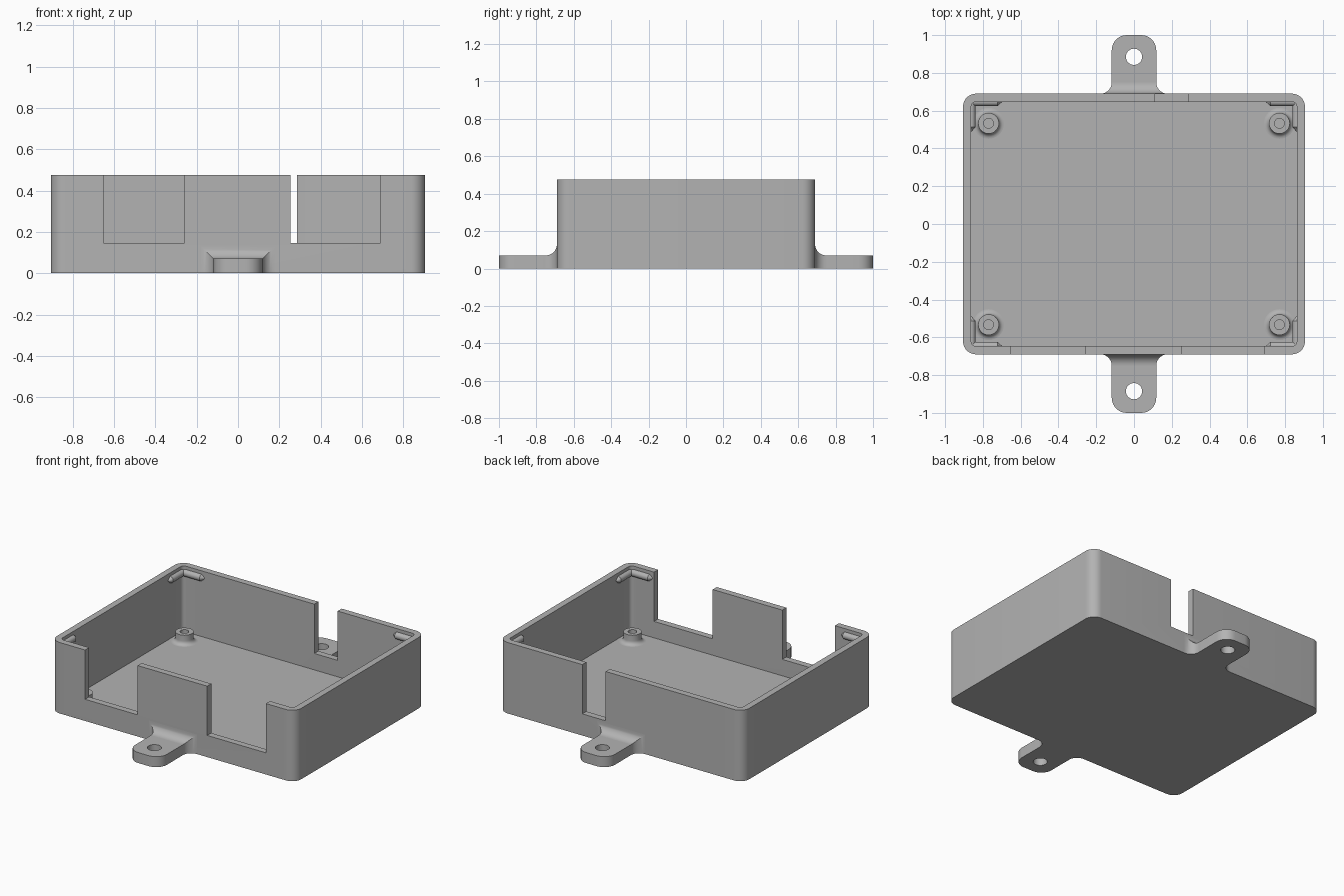
import bpy, bmesh, math
from mathutils import Vector, Matrix

cube = bpy.data.objects.get("Cube")
if cube:
    bpy.data.objects.remove(cube, do_unlink=True)

# Main sizes
HX, HY, TOP = 0.905, 0.69, 0.475
WALL, FLOOR = 0.043, 0.035
SILL = 0.145
TAB_W, TAB_H, FILLET = 0.118, 0.07, 0.06

grey = bpy.data.materials.new("plain grey")
grey.use_nodes = True
grey.diffuse_color = (0.45, 0.45, 0.45, 1)
grey.node_tree.nodes["Principled BSDF"].inputs["Base Color"].default_value = (0.45, 0.45, 0.45, 1)


def finish(name, bm):
    bmesh.ops.recalc_face_normals(bm, faces=bm.faces)
    mesh = bpy.data.meshes.new(name)
    bm.to_mesh(mesh)
    bm.free()
    mesh.materials.append(grey)
    obj = bpy.data.objects.new(name, mesh)
    bpy.context.collection.objects.link(obj)
    return obj


def activate(obj):
    bpy.ops.object.select_all(action='DESELECT')
    obj.select_set(True)
    bpy.context.view_layer.objects.active = obj


def smooth(obj):
    activate(obj)
    bpy.ops.object.shade_smooth_by_angle(angle=math.radians(30))


def cut(obj, cutter):
    cutter.hide_render = True
    mod = obj.modifiers.new("cut", 'BOOLEAN')
    mod.operation, mod.object, mod.solver = 'DIFFERENCE', cutter, 'EXACT'
    activate(obj)
    bpy.ops.object.modifier_apply(modifier=mod.name)
    bpy.data.objects.remove(cutter, do_unlink=True)


def loft(rings):
    """Closed solid through rings of points."""
    bm = bmesh.new()
    loops = [[bm.verts.new(p) for p in ring] for ring in rings]
    n = len(loops[0])
    for a, b in zip(loops, loops[1:]):
        for i in range(n):
            bm.faces.new((a[i], a[(i + 1) % n], b[(i + 1) % n], b[i]))
    bm.faces.new(loops[0])
    bm.faces.new(loops[-1])
    return bm


def rounded_rect(hx, hy, r, steps=8):
    pts = []
    for k, (sx, sy) in enumerate([(1, 1), (-1, 1), (-1, -1), (1, -1)]):
        for i in range(steps + 1):
            a = math.pi / 2 * (k + i / steps)
            pts.append((sx * (hx - r) + r * math.cos(a), sy * (hy - r) + r * math.sin(a)))
    return pts


def prism(name, outline, z0, z1):
    return finish(name, loft([[(x, y, z) for x, y in outline] for z in (z0, z1)]))


def block(name, x0, x1, y0, y1, z0, z1):
    return prism(name, [(x0, y0), (x1, y0), (x1, y1), (x0, y1)], z0, z1)


# Open tray with rounded corners
tray = prism("tray", rounded_rect(HX, HY, 0.068), 0, TOP)
cut(tray, prism("cavity", rounded_rect(HX - WALL, HY - WALL, 0.025), FLOOR, 1))

# Openings in the front and back walls
for x0, x1, side in [(-0.65, -0.26, -1), (0.255, 0.69, -1), (0.112, 0.285, 1)]:
    y0, y1 = sorted((side * 0.6, side * 0.8))
    cut(tray, block("opening", x0, x1, y0, y1, SILL, 1))
smooth(tray)

# Mounting tabs with a flared root and a screw hole
for side, word in [(-1, "front"), (1, "back")]:
    r, end = 0.08, 1.0
    outline = [(-TAB_W, HY + FILLET), (TAB_W, HY + FILLET)]
    for k, cx in enumerate((TAB_W - r, r - TAB_W)):
        for i in range(9):
            a = math.pi / 2 * (k + i / 8)
            outline.append((cx + r * math.cos(a), end - r + r * math.sin(a)))
    tab = prism(word + "_tab", [(x, side * y) for x, y in outline], 0, TAB_H)
    hole = [(0.043 * math.cos(i * math.tau / 32), side * 0.885 + 0.043 * math.sin(i * math.tau / 32))
            for i in range(32)]
    cut(tab, prism("screw_hole", hole, -0.1, 0.2))
    smooth(tab)

    rings = []
    for i in range(11):
        a = math.pi / 2 * i / 10
        grow = FILLET * (1 - math.cos(a))
        y = side * (HY + FILLET * (1 - math.sin(a)))
        w, h = TAB_W + grow, TAB_H + grow
        rings.append([(-w, y, 0), (w, y, 0), (w, y, h), (-w, y, h)])
    smooth(finish(word + "_tab_root", loft(rings)))


# Hollow screw posts with a filleted foot
def lathe(profile, steps=32):
    bm = bmesh.new()
    verts = [bm.verts.new((r, 0, z)) for r, z in profile]
    edges = [bm.edges.new(p) for p in zip(verts, verts[1:])]
    bmesh.ops.spin(bm, geom=verts + edges, cent=(0, 0, 0), axis=(0, 0, 1),
                   angle=math.tau, steps=steps)
    bmesh.ops.remove_doubles(bm, verts=bm.verts, dist=0.0001)
    return bm


foot = [(0.082 - 0.027 * math.sin(a), FLOOR + 0.027 * (1 - math.cos(a)))
        for a in [math.pi / 2 * i / 6 for i in range(7)]]
post = foot + [(0.055, 0.1), (0.026, 0.1), (0.026, FLOOR + 0.002), (0, FLOOR + 0.002)]


# Rounded snap ridge along a wall, with tapered end
def ridge(name, start, stop):
    start, stop = Vector(start), Vector(stop)
    axis = stop - start
    length, r = axis.length, 0.023
    bm = lathe([(0, 0), (r, 0), (r, length - r), (0.003, length), (0, length)], 20)
    turn = Vector((0, 0, 1)).rotation_difference(axis).to_matrix().to_4x4()
    bm.transform(Matrix.Translation(start) @ turn)
    smooth(finish(name, bm))


for sx, xw in [(-1, "right"), (1, "left")]:
    for sy, yw in [(-1, "front"), (1, "back")]:
        name = yw + "_" + xw
        bm = lathe(post)
        bm.transform(Matrix.Translation((sx * 0.77, sy * 0.533, 0)))
        smooth(finish(name + "_screw_post", bm))
        x, y, z = sx * (HX - WALL), sy * (HY - WALL), 0.43
        ridge(name + "_long_ridge", (x, y, z), (sx * 0.7, y, z))
        ridge(name + "_side_ridge", (x, y, z), (x, sy * 0.49, z))
